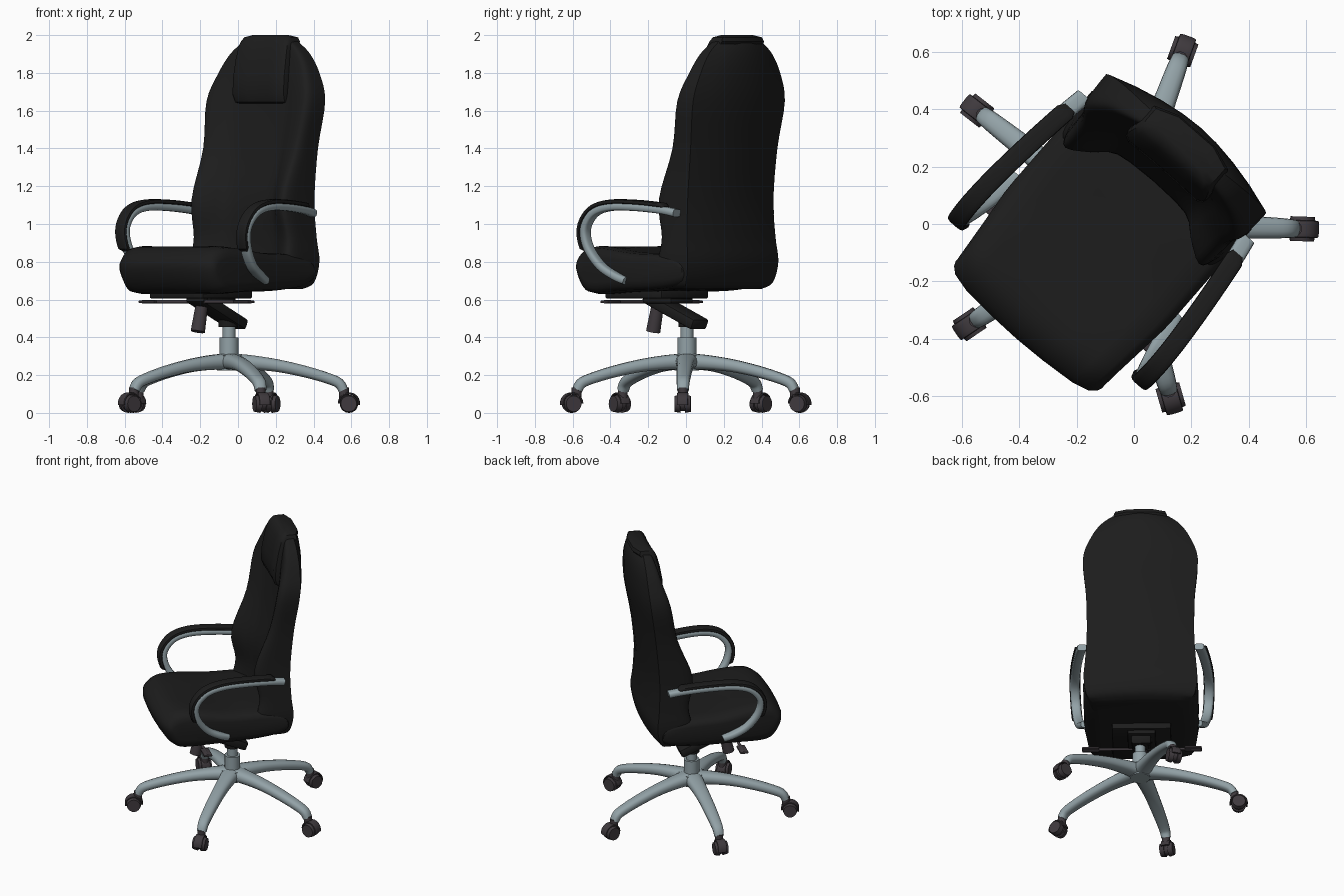
import bpy, bmesh, math
from mathutils import Matrix, Vector

if "Cube" in bpy.data.objects:
    bpy.data.objects.remove(bpy.data.objects["Cube"])


def material(name, rgb):
    m = bpy.data.materials.new(name)
    m.diffuse_color = (*rgb, 1)
    m.use_nodes = True
    m.node_tree.nodes["Principled BSDF"].inputs["Base Color"].default_value = m.diffuse_color
    return m


BLACK = material("black leather", (0.012, 0.012, 0.012))
METAL = material("blue grey metal", (0.29, 0.36, 0.385))
DARK = material("dark plum plastic", (0.05, 0.042, 0.048))

CENTRE = Matrix.Translation((-0.047, 0.005, 0))
# swivelled upper part
UPPER = Matrix.Translation((-0.052, 0.011, 0)) @ Matrix.Rotation(math.radians(-41), 4, 'Z')


def finish(name, bm, mat, M):
    bmesh.ops.recalc_face_normals(bm, faces=bm.faces)
    bm.transform(M)
    me = bpy.data.meshes.new(name)
    bm.to_mesh(me)
    bm.free()
    me.materials.append(mat)
    ob = bpy.data.objects.new(name, me)
    bpy.context.collection.objects.link(ob)
    return ob


def loft(name, rings, mat, M=UPPER):
    bm = bmesh.new()
    vs = [[bm.verts.new(p) for p in r] for r in rings]
    n = len(vs[0])
    for a, b in zip(vs, vs[1:]):
        for i in range(n):
            j = (i + 1) % n
            bm.faces.new((a[i], a[j], b[j], b[i]))
    bm.faces.new(vs[0])
    bm.faces.new(vs[-1])
    return finish(name, bm, mat, M)


def smooth(pts, n=4, closed=False):
    """Catmull-Rom interpolation of tuples of any length."""
    k, out = len(pts), []
    for i in range(k if closed else k - 1):
        idx = [i - 1, i, i + 1, i + 2]
        idx = [q % k if closed else min(max(q, 0), k - 1) for q in idx]
        p = [pts[q] for q in idx]
        for s in range(n):
            t = s / n
            out.append(tuple(0.5 * (2 * b + (c - a) * t + (2 * a - 5 * b + 4 * c - d) * t * t
                             + (3 * b - a - 3 * c + d) * t ** 3) for a, b, c, d in zip(*p)))
    return out if closed else out + [tuple(pts[-1])]


def sweep(name, path, mat, M=UPPER, power=0.6, sides=14):
    """Path of (u, v, z, half width, inner offset, outer offset)."""
    rings = []
    for i, (u, v, z, hw, a, b) in enumerate(path):
        p, q = path[max(i - 1, 0)], path[min(i + 1, len(path) - 1)]
        t = Vector((q[1] - p[1], q[2] - p[2])).normalized()
        ring = []
        for k in range(sides):
            th = 2 * math.pi * k / sides
            c, s = math.cos(th), math.sin(th)
            c = math.copysign(abs(c) ** power, c)
            s = math.copysign(abs(s) ** power, s)
            off = (a + b) / 2 + s * (b - a) / 2
            ring.append((u + c * hw, v + t.y * off, z - t.x * off))
        rings.append(ring)
    return loft(name, rings, mat, M)


def cylinder(name, r1, r2, p, q, mat, M=UPPER, seg=24):
    p, q = Vector(p), Vector(q)
    bm = bmesh.new()
    bmesh.ops.create_cone(bm, cap_ends=True, segments=seg, radius1=r1, radius2=r2, depth=(q - p).length)
    R = (q - p).to_track_quat('Z', 'Y').to_matrix().to_4x4()
    return finish(name, bm, mat, M @ Matrix.Translation((p + q) / 2) @ R)


def box(name, size, loc, mat, bevel=0.01, tilt=0.0):
    bm = bmesh.new()
    bmesh.ops.create_cube(bm, size=1, matrix=Matrix.Diagonal((*size, 1)))
    bmesh.ops.bevel(bm, geom=bm.edges[:], offset=bevel, segments=2, affect='EDGES', profile=0.5)
    return finish(name, bm, mat, UPPER @ Matrix.Translation(loc) @ Matrix.Rotation(tilt, 4, 'X'))


# Backrest: z, half width, back edge, back centre, bolster front, cushion front
levels = [(0.655, 0.31, 0.24, 0.26, 0.11, 0.18), (0.69, 0.35, 0.29, 0.32, 0.09, 0.18),
          (0.80, 0.366, 0.315, 0.35, 0.08, 0.19), (0.93, 0.357, 0.303, 0.342, 0.10, 0.19),
          (1.13, 0.346, 0.298, 0.342, 0.07, 0.185), (1.40, 0.35, 0.322, 0.375, 0.17, 0.235),
          (1.65, 0.37, 0.357, 0.42, 0.22, 0.27), (1.80, 0.32, 0.368, 0.432, 0.265, 0.285),
          (1.90, 0.255, 0.368, 0.428, 0.29, 0.30), (1.96, 0.18, 0.365, 0.41, 0.31, 0.315),
          (1.982, 0.13, 0.36, 0.385, 0.325, 0.33)]
rings = []
for z, w, vb, vbc, vf, vc in smooth(levels, 4):
    d = vb - vf
    half = smooth([(w, vb), (w * 0.995, vb - 0.4 * d), (w * 0.975, vf + 0.18 * d), (w * 0.89, vf),
                   (w * 0.67, vf * 0.6 + vc * 0.4), (w * 0.45, vf * 0.1 + vc * 0.9), (0, vc)], 3)
    back = [(w * k / 4, vbc - (vbc - vb) * (k / 4) ** 2) for k in range(4)]
    right = half[:-1]
    pts = right + [(0, vc)] + [(-x, y) for x, y in reversed(right)]
    pts += [(-x, y) for x, y in reversed(back[1:])] + back
    rings.append([(x, y, z) for x, y in pts])
loft("backrest", rings, BLACK)

# Head pad folded over the top: z, half width, front, rear
rings = []
for z, w, f, b in [(1.635, 0.165, 0.27, 0.36), (1.645, 0.178, 0.245, 0.37), (1.69, 0.184, 0.228, 0.38),
                   (1.78, 0.184, 0.234, 0.39), (1.87, 0.181, 0.25, 0.39), (1.94, 0.175, 0.268, 0.395),
                   (1.965, 0.17, 0.28, 0.415), (1.988, 0.16, 0.296, 0.41), (2.0, 0.12, 0.32, 0.38)]:
    front = [(w, f + 0.03), (w * 0.97, f + 0.012), (w * 0.85, f), (w * 0.4, f + 0.004)]
    rear = [(-w, b - 0.03), (-w * 0.5, b)]
    pts = front + [(-x, y) for x, y in reversed(front)] + rear + [(-x, y) for x, y in reversed(rear)]
    rings.append([(x, y, z) for x, y in pts])
loft("head_pad", rings, BLACK)

# Seat cushion: side profile swept across with rounded ends, wider to the rear
profile = smooth([(-0.545, 0.765), (-0.525, 0.83), (-0.45, 0.878), (-0.32, 0.878), (-0.1, 0.85), (0.15, 0.84),
                  (0.28, 0.80), (0.28, 0.69), (0.1, 0.65), (-0.2, 0.64), (-0.42, 0.63), (-0.50, 0.67)], 4, True)
rings = []
for u, sz, sv in [(-0.345, 0.5, 0.90), (-0.338, 0.75, 0.925), (-0.315, 0.93, 0.955), (-0.25, 1, 0.98),
                  (-0.12, 0.99, 0.995), (0, 0.98, 1), (0.12, 0.99, 0.995), (0.25, 1, 0.98),
                  (0.315, 0.93, 0.955), (0.338, 0.75, 0.925), (0.345, 0.5, 0.90)]:
    rings.append([(u * (0.98 + 0.09 * min(max((v + 0.52) / 0.32, 0), 1)), 0.1 + (v - 0.1) * sv,
                   0.755 + (z - 0.755) * sz) for v, z in profile])
loft("seat", rings, BLACK)

# Arm loops with a black pad on the outer edge
loop = [(0.377, 0.25, 1.066), (0.392, 0.16, 1.083), (0.412, 0.0, 1.098), (0.427, -0.16, 1.10),
        (0.432, -0.27, 1.075), (0.43, -0.335, 1.02), (0.425, -0.36, 0.95), (0.415, -0.338, 0.86),
        (0.397, -0.27, 0.77), (0.38, -0.18, 0.715), (0.36, -0.12, 0.69)]
for side, s in (("left", -1), ("right", 1)):
    path = smooth(loop, 5)
    sweep(side + "_arm_frame", [(s * u, v, z, 0.031, -0.03, 0.012) for u, v, z in path], METAL)
    pad = path[4:36]
    last = len(pad) - 1
    sweep(side + "_arm_pad", [(s * u, v, z, 0.022 if i in (0, last) else 0.035, 0.004,
                               0.014 if i in (0, last) else 0.03)
                              for i, (u, v, z) in enumerate(pad)], BLACK)

# Tilt mechanism under the seat
box("seat_plate", (0.38, 0.40, 0.05), (0, -0.22, 0.63), BLACK)
box("tilt_housing", (0.13, 0.38, 0.06), (0, -0.09, 0.54), BLACK, 0.015, math.radians(-23))
cylinder("column_collar", 0.05, 0.055, (0, 0, 0.455), (0, 0, 0.51), BLACK)
box("mechanism_block", (0.18, 0.2, 0.05), (0, -0.14, 0.605), BLACK)
cylinder("tension_knob", 0.038, 0.033, (0, -0.245, 0.43), (0, -0.215, 0.56), DARK)
cylinder("lever_rod", 0.009, 0.009, (-0.38, -0.255, 0.588), (0.38, -0.255, 0.588), DARK)
for side, s in (("left", -1), ("right", 1)):
    box(side + "_lever_paddle", (0.11, 0.055, 0.014), (s * 0.33, -0.255, 0.588), DARK, 0.005)

# Gas column and hub
cylinder("column_upper", 0.034, 0.034, (0, 0, 0.38), (0, 0, 0.47), METAL, CENTRE)
cylinder("column_lower", 0.05, 0.05, (0, 0, 0.27), (0, 0, 0.40), METAL, CENTRE)
cylinder("base_hub", 0.065, 0.08, (0, 0, 0.225), (0, 0, 0.305), METAL, CENTRE)

# Five curved legs with twin-wheel casters
leg = [(0, 0.0, 0.27, 0.065, -0.045, 0.045), (0, 0.1, 0.268, 0.054, -0.04, 0.04),
       (0, 0.25, 0.251, 0.045, -0.034, 0.034), (0, 0.40, 0.219, 0.041, -0.031, 0.031),
       (0, 0.52, 0.184, 0.037, -0.029, 0.029), (0, 0.582, 0.157, 0.034, -0.028, 0.028),
       (0, 0.605, 0.12, 0.031, -0.026, 0.026)]
for i in range(5):
    n = str(i + 1)
    M = CENTRE @ Matrix.Rotation(math.radians(-2 + 72 * i - 90), 4, 'Z')
    sweep("base_leg_" + n, smooth(leg, 4), METAL, M, 0.8)
    cylinder("caster_stem_" + n, 0.026, 0.026, (0, 0.608, 0.07), (0, 0.608, 0.135), DARK, M, 16)
    for side, s in (("left", -1), ("right", 1)):
        cylinder(f"caster_{n}_{side}_wheel", 0.048, 0.042, (s * 0.012, 0.635, 0.048),
                 (s * 0.043, 0.635, 0.048), DARK, M, 20)
    # hood arching over the wheels
    arc = [(0, 0.635 + 0.053 * math.cos(a), 0.05 + 0.053 * math.sin(a), 0.03, -0.006, 0.006)
           for a in [math.radians(-10 + 19 * k) for k in range(11)]]
    sweep("caster_hood_" + n, arc, DARK, M)
    cylinder("caster_web_" + n, 0.04, 0.04, (-0.013, 0.635, 0.05), (0.013, 0.635, 0.05), DARK, M, 16)

# Smooth shading with sharp creases kept
bpy.ops.object.select_all(action='SELECT')
bpy.context.view_layer.objects.active = bpy.data.objects["seat"]
bpy.ops.object.shade_smooth_by_angle(angle=math.radians(40))
